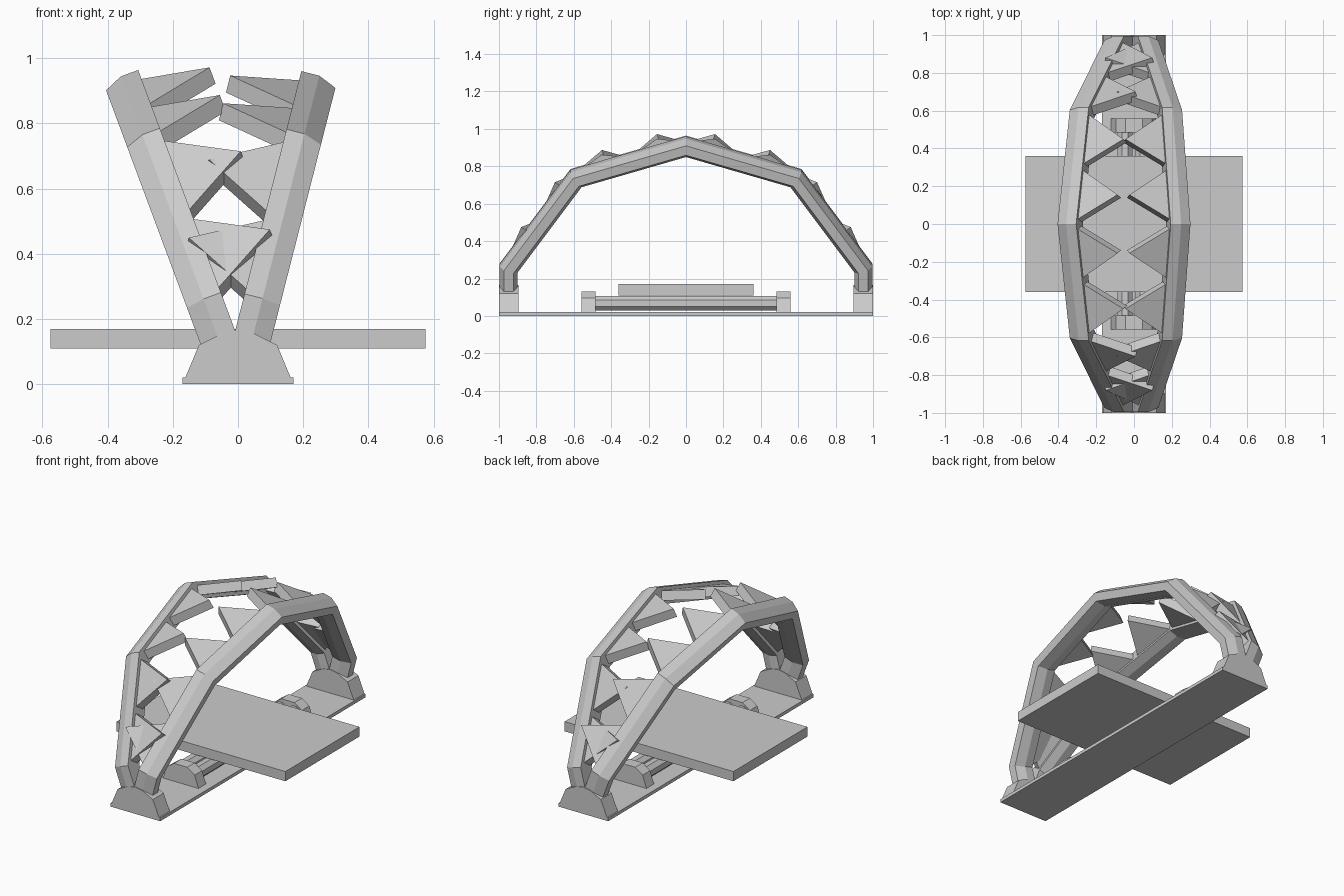
import bpy, bmesh, math
from mathutils import Vector

if "Cube" in bpy.data.objects:
    bpy.data.objects.remove(bpy.data.objects["Cube"])


def make(name, verts, faces):
    me = bpy.data.meshes.new(name)
    bm = bmesh.new()
    vs = [bm.verts.new(v) for v in verts]
    for f in faces:
        bm.faces.new([vs[i] for i in f])
    bmesh.ops.recalc_face_normals(bm, faces=bm.faces[:])
    bm.to_mesh(me)
    bm.free()
    ob = bpy.data.objects.new(name, me)
    bpy.context.collection.objects.link(ob)
    return ob


def loft(name, rings):
    """Skin a list of equal-length rings and cap both ends."""
    n = len(rings[0])
    faces = [list(range(n)), [(len(rings) - 1) * n + i for i in range(n)]]
    for r in range(len(rings) - 1):
        for i in range(n):
            j = (i + 1) % n
            faces.append([r * n + i, r * n + j, (r + 1) * n + j, (r + 1) * n + i])
    return make(name, [v for ring in rings for v in ring], faces)


def prism_y(name, profile, y0, y1):
    return loft(name, [[(x, y, z) for x, z in profile] for y in (y0, y1)])


def box(name, hx, hy, z0, z1):
    return prism_y(name, [(-hx, z0), (hx, z0), (hx, z1), (-hx, z1)], -hy, hy)


def mirrored(half):
    """Complete a right-hand profile with its left half."""
    return half + [(-x, z) for x, z in reversed(half) if x > 0]


# arch centre line (y, z) and beam section (inward, radial)
HALF = [(-.948, .12), (-.948, .25), (-.588, .73), (0, .90)]
PATH = HALF + [(-y, z) for y, z in reversed(HALF[:-1])]
SECTION = [(.057, .048), (0, .048), (-.057, .025),
           (-.057, -.025), (0, -.048), (.057, -.048)]


def arch(side, slope):
    label = "left" if side < 0 else "right"
    a = math.atan(slope)
    up = Vector((side * math.sin(a), 0, math.cos(a)))
    inward = Vector((-side * math.cos(a), 0, math.sin(a)))
    ydir = Vector((0, 1, 0))
    pts = [Vector((y, z / math.cos(a))) for y, z in PATH]

    def world(p, n):
        return ydir * p.x + up * p.y + inward * (n - .008)

    dirs = [(q - p).normalized() for p, q in zip(pts, pts[1:])]
    norms = [Vector((-d.y, d.x)) for d in dirs]
    rings = []
    for i, p in enumerate(pts):
        n0 = norms[max(i - 1, 0)]
        n1 = norms[min(i, len(norms) - 1)]
        m = (n0 + n1).normalized()
        m = m / m.dot(n0)
        rings.append([world(p + m * v, n) for n, v in SECTION])
    loft(label + "_arch_beam", rings)

    # two triangular teeth on each of the four long segments
    for s in range(1, 5):
        for k in range(2):
            p, d = pts[s], pts[s + 1] - pts[s]
            lo, mid, hi = (p + d * (k + t) * .5 for t in (.04, .5, .96))
            loft(f"{label}_tooth_{s}_{k}",
                 [[world(q + norms[s] * h, n)
                   for q, n in ((lo, .045), (mid, .265), (hi, .045))]
                  for h in (-.028, .028)])


arch(-1, .372)
arch(1, .255)

# base strip and deck
box("base_strip", .17, 1.0, 0, .02)
box("deck", .575, .36, .11, .17)

# end blocks, inner pads
BLOCK = mirrored([(.17, 0), (.12, .12), (.05, .155), (0, .165)])
PAD = mirrored([(.125, .01), (.095, .095), (.045, .13), (0, .13)])
for s, label in ((-1, "front"), (1, "back")):
    prism_y(label + "_end_block", BLOCK, s * .895, s * 1.0)
    prism_y(label + "_pad", PAD, s * .485, s * .558)

# rails between the pads, below the deck
for s, label in ((-1, "left"), (1, "right")):
    ring = [(s * .048 + .043 * math.cos(math.radians(22.5 + 45 * i)),
             .068 + .043 * math.sin(math.radians(22.5 + 45 * i))) for i in range(8)]
    prism_y(label + "_rail", ring, -.49, .49)
